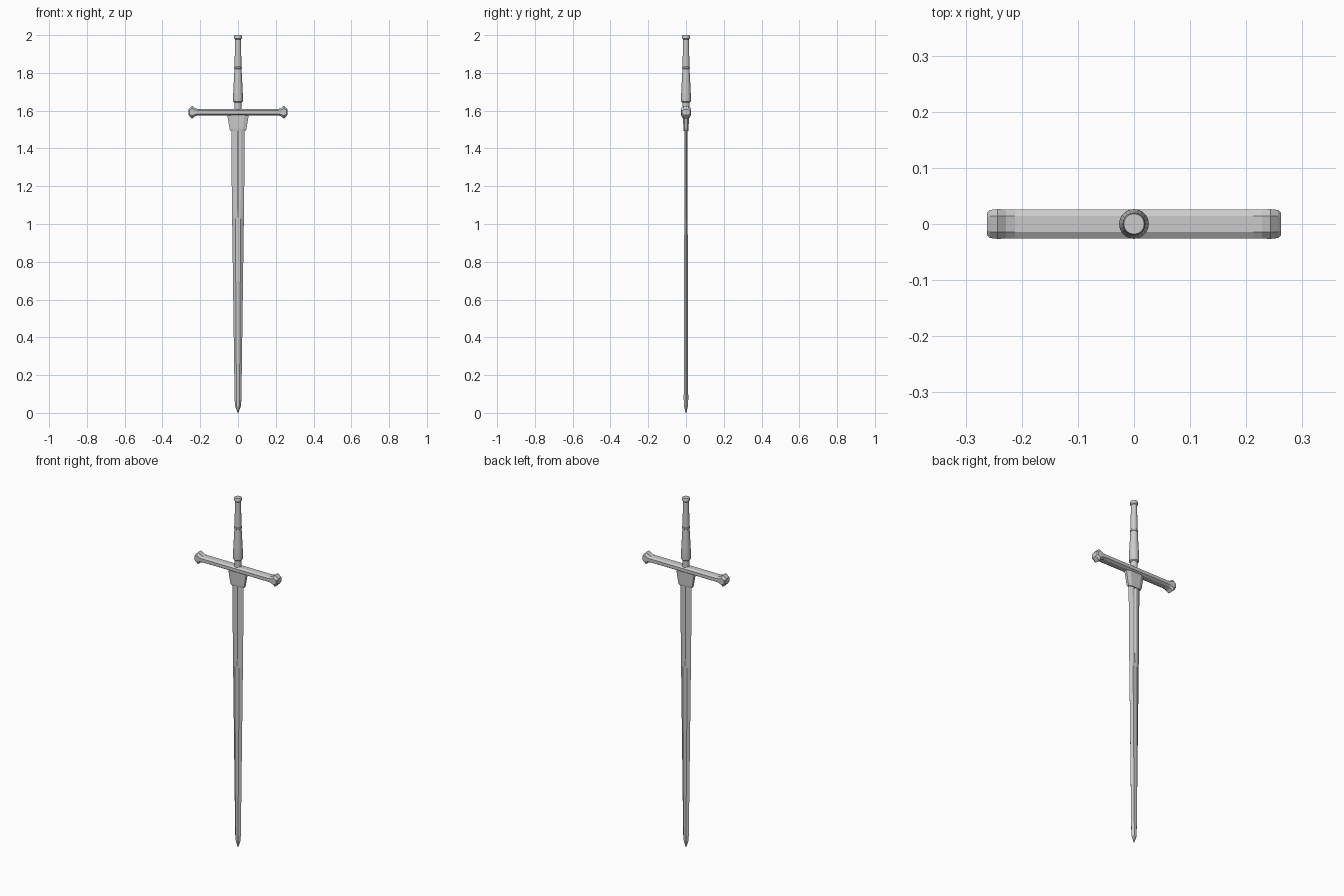
import bpy, bmesh, math

if "Cube" in bpy.data.objects:
    bpy.data.objects.remove(bpy.data.objects["Cube"])


def loft(name, rings, smooth=None):
    """Skin a list of equal-length closed rings and cap both ends."""
    bm = bmesh.new()
    loops = [[bm.verts.new(p) for p in ring] for ring in rings]
    n = len(loops[0])
    for a, b in zip(loops, loops[1:]):
        for i in range(n):
            j = (i + 1) % n
            bm.faces.new((a[i], a[j], b[j], b[i]))
    bm.faces.new(loops[0][::-1])
    bm.faces.new(loops[-1])
    bmesh.ops.recalc_face_normals(bm, faces=bm.faces[:])
    mesh = bpy.data.meshes.new(name)
    bm.to_mesh(mesh)
    bm.free()
    obj = bpy.data.objects.new(name, mesh)
    bpy.context.collection.objects.link(obj)
    if smooth:
        bpy.ops.object.select_all(action='DESELECT')
        obj.select_set(True)
        bpy.context.view_layer.objects.active = obj
        bpy.ops.object.shade_smooth_by_angle(angle=math.radians(smooth))
    return obj


def turned(name, profile, sides=20):
    """Round part from (radius, z) pairs."""
    return loft(name, [[(r * math.cos(math.tau * i / sides),
                         r * math.sin(math.tau * i / sides), z)
                        for i in range(sides)] for r, z in profile], 35)


# blade: flat-sided section with a shallow fuller fading out at z = 1.03
def blade_ring(z, w, t, g, d):
    a = 0.45 * w
    front = [(-w, 0), (-a, -t), (-g, -t), (0, -t + d), (g, -t), (a, -t)]
    return [(s * x, s * y, z) for s in (1, -1) for x, y in front]


loft("blade", [blade_ring(*row) for row in (
    (0.0, 0.002, 0.002, 0.0005, 0),
    (0.035, 0.015, 0.010, 0.001, 0),
    (0.07, 0.018, 0.012, 0.001, 0),
    (1.03, 0.031, 0.009, 0.001, 0),
    (1.08, 0.032, 0.009, 0.005, 0.003),
    (1.53, 0.036, 0.009, 0.006, 0.004))])


# rain guard: chamfered tapering sleeve around the blade root
def sleeve_ring(z, w, t):
    c = 0.6 * w
    return [(-w, -t / 2, z), (-c, -t, z), (c, -t, z), (w, -t / 2, z),
            (w, t / 2, z), (c, t, z), (-c, t, z), (-w, t / 2, z)]


loft("rain_guard", [sleeve_ring(1.492, 0.040, 0.012),
                    sleeve_ring(1.505, 0.045, 0.014),
                    sleeve_ring(1.59, 0.059, 0.016)])


# crossguard: octagonal bar with flared ends
def guard_ring(x, hy, hz):
    cy, cz, z0 = 0.55 * hy, 0.55 * hz, 1.592
    pts = [(-hy, -cz), (-cy, -hz), (cy, -hz), (hy, -cz),
           (hy, cz), (cy, hz), (-cy, hz), (-hy, cz)]
    return [(x, y, z0 + z) for y, z in pts]


half = [(0.212, 0.026, 0.0165), (0.228, 0.026, 0.022),
        (0.243, 0.0265, 0.034), (0.257, 0.025, 0.020), (0.262, 0.020, 0.014)]
loft("crossguard", [guard_ring(-x, y, z) for x, y, z in half[::-1]]
     + [guard_ring(*row) for row in half])

# handle: collar, swelling lower grip, ring, slimmer upper grip, pommel cap
turned("collar", [(0.019, 1.60), (0.019, 1.65)])
turned("lower_grip", [(0.020, 1.643), (0.025, 1.648), (0.0265, 1.665),
                      (0.024, 1.72), (0.021, 1.78), (0.0185, 1.825)])
turned("grip_ring", [(0.018, 1.82), (0.0205, 1.823), (0.0205, 1.831), (0.018, 1.834)])
turned("upper_grip", [(0.0185, 1.825), (0.017, 1.90), (0.0155, 1.982)])
turned("pommel_cap", [(0.0155, 1.977), (0.020, 1.982), (0.020, 1.995), (0.018, 2.0)])
